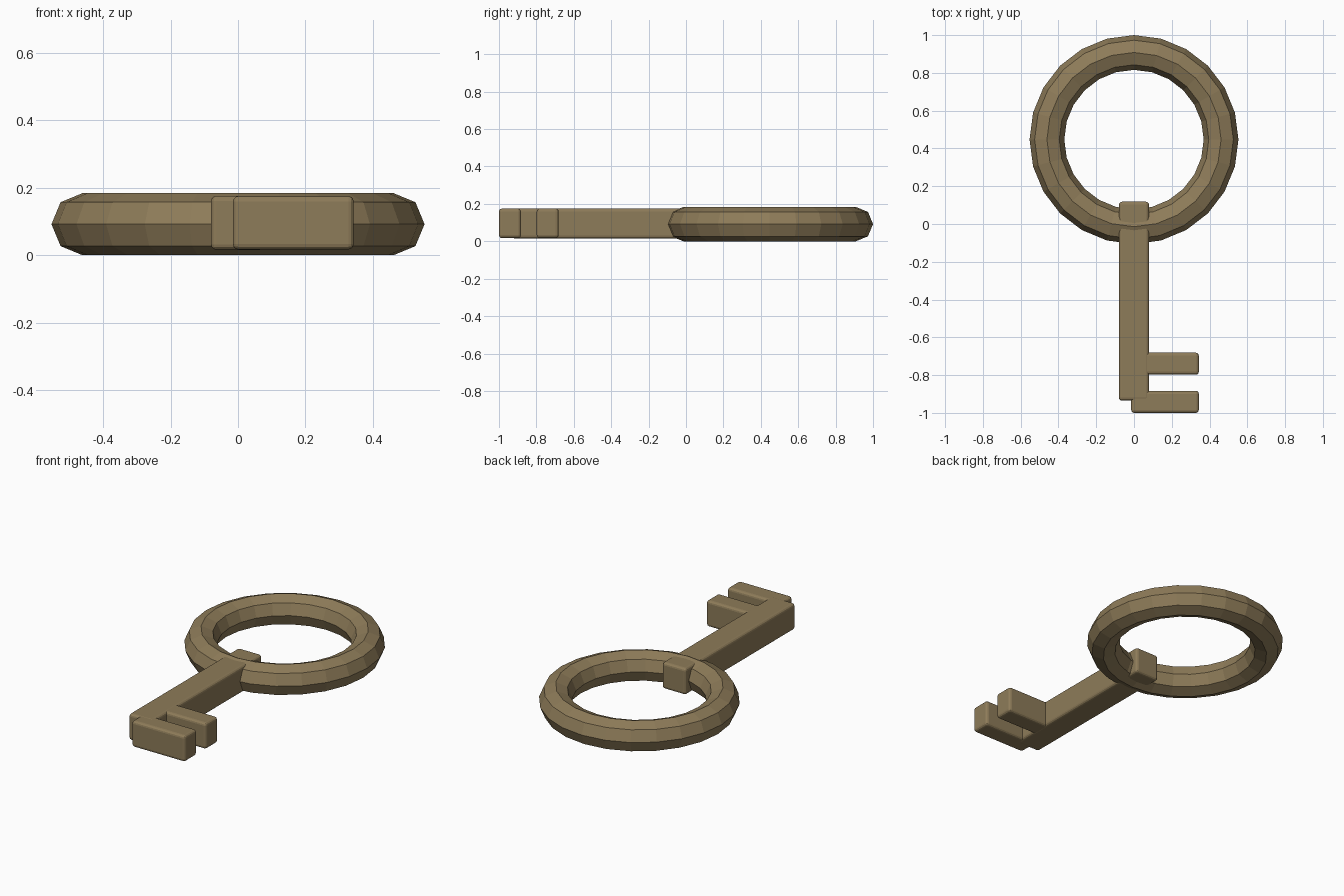
import bpy

if "Cube" in bpy.data.objects:
    bpy.data.objects.remove(bpy.data.objects["Cube"])

brass = bpy.data.materials.new("old_brass")
brass.diffuse_color = (0.27, 0.2, 0.1, 1)
brass.use_nodes = True
brass.node_tree.nodes["Principled BSDF"].inputs["Base Color"].default_value = brass.diffuse_color


def bar(name, x0, x1, y0, y1, z0, z1):
    """Box between two corners with softly rounded edges."""
    bpy.ops.mesh.primitive_cube_add(
        size=1, location=((x0 + x1) / 2, (y0 + y1) / 2, (z0 + z1) / 2))
    ob = bpy.context.object
    ob.name = name
    ob.scale = (x1 - x0, y1 - y0, z1 - z0)
    bpy.ops.object.transform_apply(location=False, rotation=False, scale=True)
    bevel = ob.modifiers.new("rounded_edges", 'BEVEL')
    bevel.width = 0.016
    bevel.segments = 3
    ob.data.materials.append(brass)
    return ob


# Bow: faceted ring handle
bpy.ops.mesh.primitive_torus_add(
    major_radius=0.461, minor_radius=0.092, major_segments=24,
    minor_segments=8, location=(0, 0.447, 0.092))
bow = bpy.context.object
bow.name = "bow_ring"
bow.data.materials.append(brass)

# Shank running through the ring
bar("shank", -0.08, 0.08, -0.935, 0.118, 0.016, 0.176)

# Two teeth of the bit
for i, y in enumerate((-1.0, -0.798)):
    bar(f"tooth_{i + 1}", -0.015, 0.343, y, y + 0.117, 0.017, 0.175)
